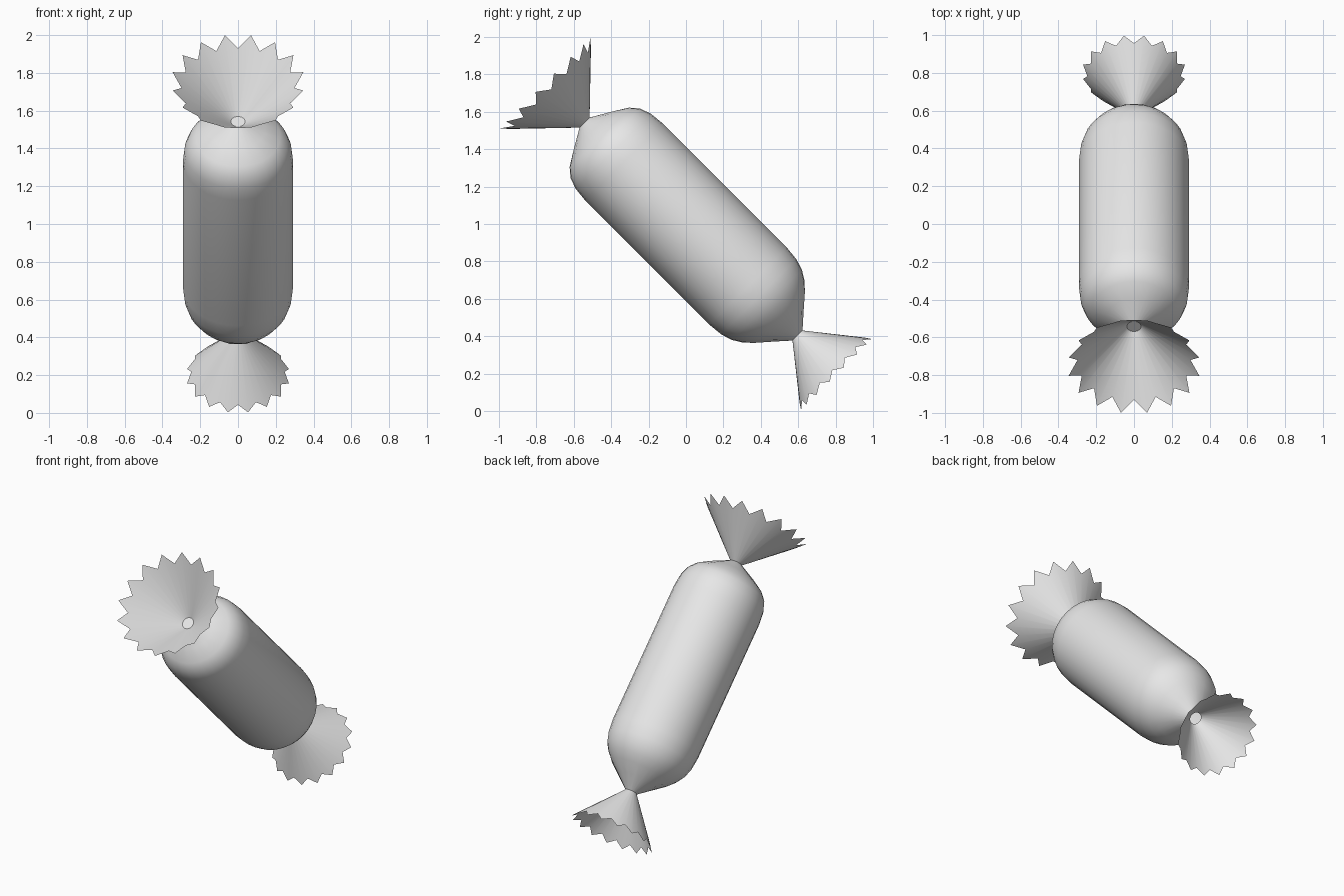
import bpy, bmesh
from math import sin, cos, pi, radians
from mathutils import Matrix

if "Cube" in bpy.data.objects:
    bpy.data.objects.remove(bpy.data.objects["Cube"], do_unlink=True)

grey = bpy.data.materials.new("light_grey")
grey.use_nodes = True
grey.diffuse_color = (0.8, 0.8, 0.8, 1)
grey.node_tree.nodes["Principled BSDF"].inputs["Base Color"].default_value = (0.8, 0.8, 0.8, 1)

SEGMENTS = 32
# tilts the sweet's long axis up towards the front
TILT = Matrix.Translation((0, 0, 1)) @ Matrix.Rotation(radians(45), 4, 'X')


def lathe(name, rings, cap_first=False, sharp=30):
    """Rings are (t, r) pairs, one for valleys and one for pleat tips."""
    bm = bmesh.new()
    loops = []
    for pair in rings:
        loop = []
        for i in range(SEGMENTS):
            t, r = pair[i % 2]
            a = 2 * pi * i / SEGMENTS
            loop.append(bm.verts.new((r * sin(a), r * cos(a), t)))
        loops.append(loop)
    for low, high in zip(loops, loops[1:]):
        for i in range(SEGMENTS):
            j = (i + 1) % SEGMENTS
            bm.faces.new((low[i], low[j], high[j], high[i]))
    if cap_first:
        bm.faces.new(loops[0])
    bmesh.ops.recalc_face_normals(bm, faces=bm.faces)
    bm.transform(TILT)
    mesh = bpy.data.meshes.new(name)
    bm.to_mesh(mesh)
    bm.free()
    mesh.materials.append(grey)
    obj = bpy.data.objects.new(name, mesh)
    bpy.context.collection.objects.link(obj)
    bpy.ops.object.select_all(action='DESELECT')
    obj.select_set(True)
    bpy.context.view_layer.objects.active = obj
    bpy.ops.object.shade_smooth_by_angle(angle=radians(sharp))
    return obj


def ring(t, r, pleat=0.0):
    return ((t, r - pleat), (t, r + pleat))


# wrapped body with lightly pleated ends gathered to a neck
lathe("wrapped_body", [
    ring(-0.843, 0.038), ring(-0.765, 0.125, 0.003), ring(-0.705, 0.195, 0.003),
    ring(-0.66, 0.235), ring(-0.61, 0.266), ring(-0.55, 0.284), ring(-0.47, 0.292),
    ring(0.47, 0.292), ring(0.55, 0.284), ring(0.61, 0.263),
    ring(0.655, 0.225), ring(0.705, 0.145, 0.003), ring(0.767, 0.038),
], sharp=40)

# flared frills with zigzag edges
lathe("upper_frill", [
    ring(0.767, 0.038), ((1.018, 0.299), (1.068, 0.353)),
], cap_first=True)
lathe("lower_frill", [
    ring(-0.843, 0.038), ((-1.106, 0.247), (-1.14, 0.275)),
])
